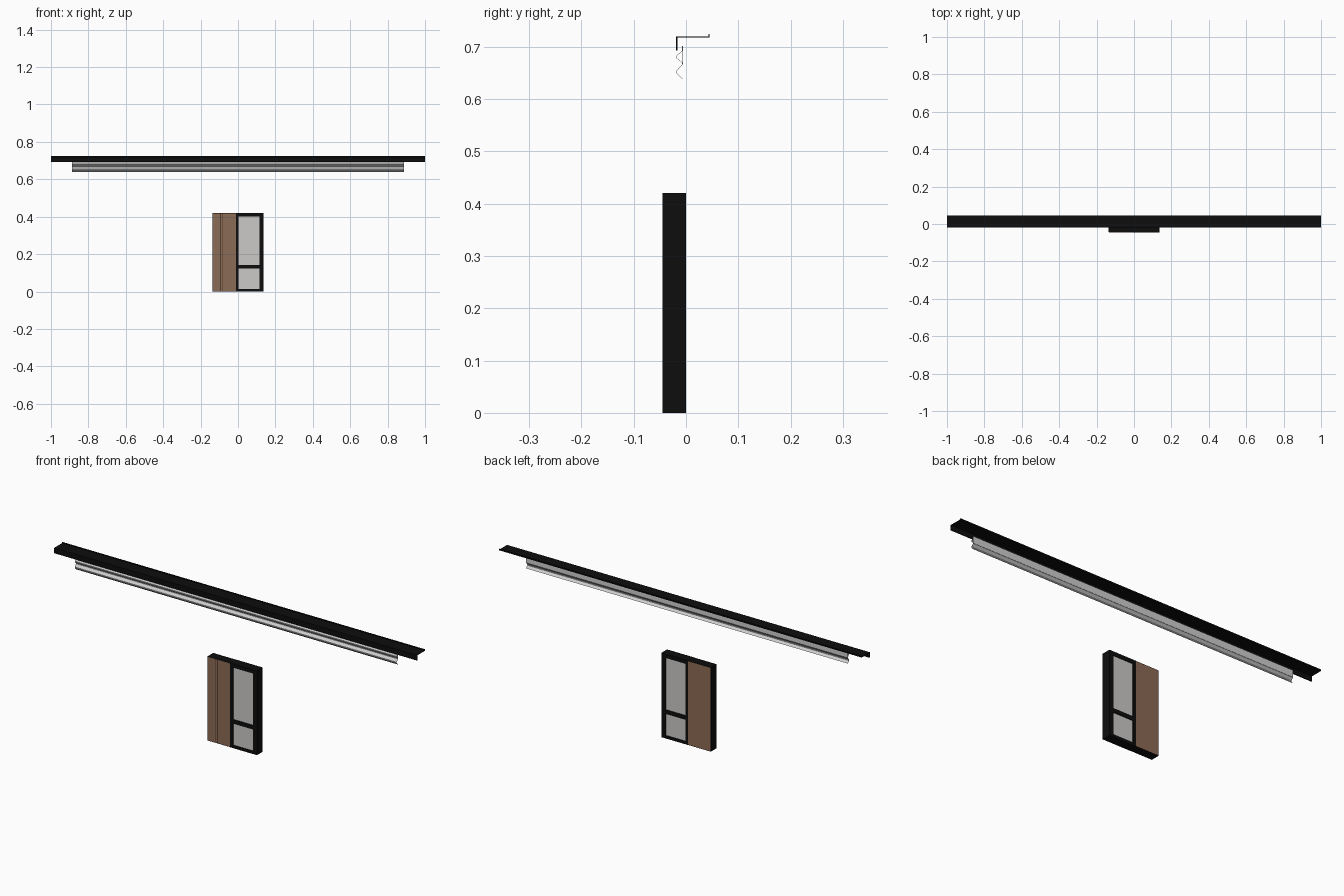
import bpy, bmesh

if "Cube" in bpy.data.objects:
    bpy.data.objects.remove(bpy.data.objects["Cube"])

def material(name, rgb):
    m = bpy.data.materials.new(name)
    m.diffuse_color = (*rgb, 1)
    m.use_nodes = True
    m.node_tree.nodes["Principled BSDF"].inputs["Base Color"].default_value = m.diffuse_color
    return m

BLACK = material("black metal", (0.004, 0.004, 0.004))
BROWN = material("brown wood", (0.26, 0.145, 0.09))
GROOVE = material("dark brown groove", (0.08, 0.045, 0.03))
GLASS = material("pale glass", (0.60, 0.59, 0.57))
GREY = material("light grey sheet", (0.62, 0.62, 0.62))

def finish(name, bm, mat):
    bmesh.ops.recalc_face_normals(bm, faces=bm.faces)
    me = bpy.data.meshes.new(name)
    bm.to_mesh(me)
    bm.free()
    me.materials.append(mat)
    ob = bpy.data.objects.new(name, me)
    bpy.context.collection.objects.link(ob)
    return ob

def boxes(name, mat, *ranges):
    """One object from boxes given as (x0, x1, y0, y1, z0, z1)."""
    bm = bmesh.new()
    for x0, x1, y0, y1, z0, z1 in ranges:
        vs = bmesh.ops.create_cube(bm, size=1)["verts"]
        for v in vs:
            v.co = (x1 if v.co.x > 0 else x0, y1 if v.co.y > 0 else y0,
                    z1 if v.co.z > 0 else z0)
    return finish(name, bm, mat)

def extrude_x(name, mat, profile, half):
    """Closed (y, z) profile swept along x from -half to half."""
    bm = bmesh.new()
    face = bm.faces.new([bm.verts.new((-half, y, z)) for y, z in profile])
    new = bmesh.ops.extrude_face_region(bm, geom=[face])["geom"]
    bmesh.ops.translate(bm, vec=(2 * half, 0, 0),
                        verts=[g for g in new if isinstance(g, bmesh.types.BMVert)])
    return finish(name, bm, mat)

# Long top flashing: front drop, flat top and small rear upstand
extrude_x("top_flashing", BLACK, [
    (-0.0195, 0.693), (-0.0165, 0.693), (-0.0165, 0.7175), (0.045, 0.7175),
    (0.045, 0.7245), (0.043, 0.7245), (0.043, 0.7195), (-0.0195, 0.7195)], 1.0)

# Folded siding sheet with two ridges
front = [(-0.007, 0.638), (-0.018, 0.649), (-0.018, 0.654), (-0.0075, 0.666),
         (-0.0075, 0.669), (-0.018, 0.678), (-0.018, 0.683), (-0.0075, 0.692),
         (-0.0075, 0.701)]
back = [(y + 0.001, z) for y, z in reversed(front)]
extrude_x("folded_siding", GREY, front + back, 0.887)
boxes("siding_back_strip", GREY, (-0.887, 0.887, -0.0065, -0.0055, 0.667, 0.701))

# Door and window frame
L, R, F, B, T = -0.136, 0.136, -0.045, 0.0, 0.42
boxes("frame", BLACK,
      (L, -0.008, F + 0.001, B - 0.001, 0, T),          # door core
      (-0.012, 0.004, F, B, 0, T),                      # centre post
      (0.114, R, F, B, 0, T),                           # right post
      (0.0, 0.118, F, B, T - 0.019, T),                 # head
      (0.0, 0.118, F, B, 0, 0.014),                     # sill
      (0.0, 0.118, F, B, 0.122, 0.142))                 # transom

# Brown door skins, front and back
for side, y0, y1 in (("front", F, F + 0.002), ("back", B - 0.002, B)):
    boxes(f"door_panel_{side}", BROWN, (L + 0.002, -0.012, y0, y1, 0.002, T - 0.002))

# Thin vertical grooves on the door front
boxes("door_grooves", GROOVE,
      *[(x - 0.002, x + 0.002, F - 0.0003, F + 0.001, 0.002, T - 0.002)
        for x in (-0.094, -0.081)])

# Glass panes
for name, z0, z1 in (("lower_pane", 0.012, 0.125), ("upper_pane", 0.139, T - 0.017)):
    boxes(name, GLASS, (0.002, 0.116, F + 0.004, B - 0.004, z0, z1))
